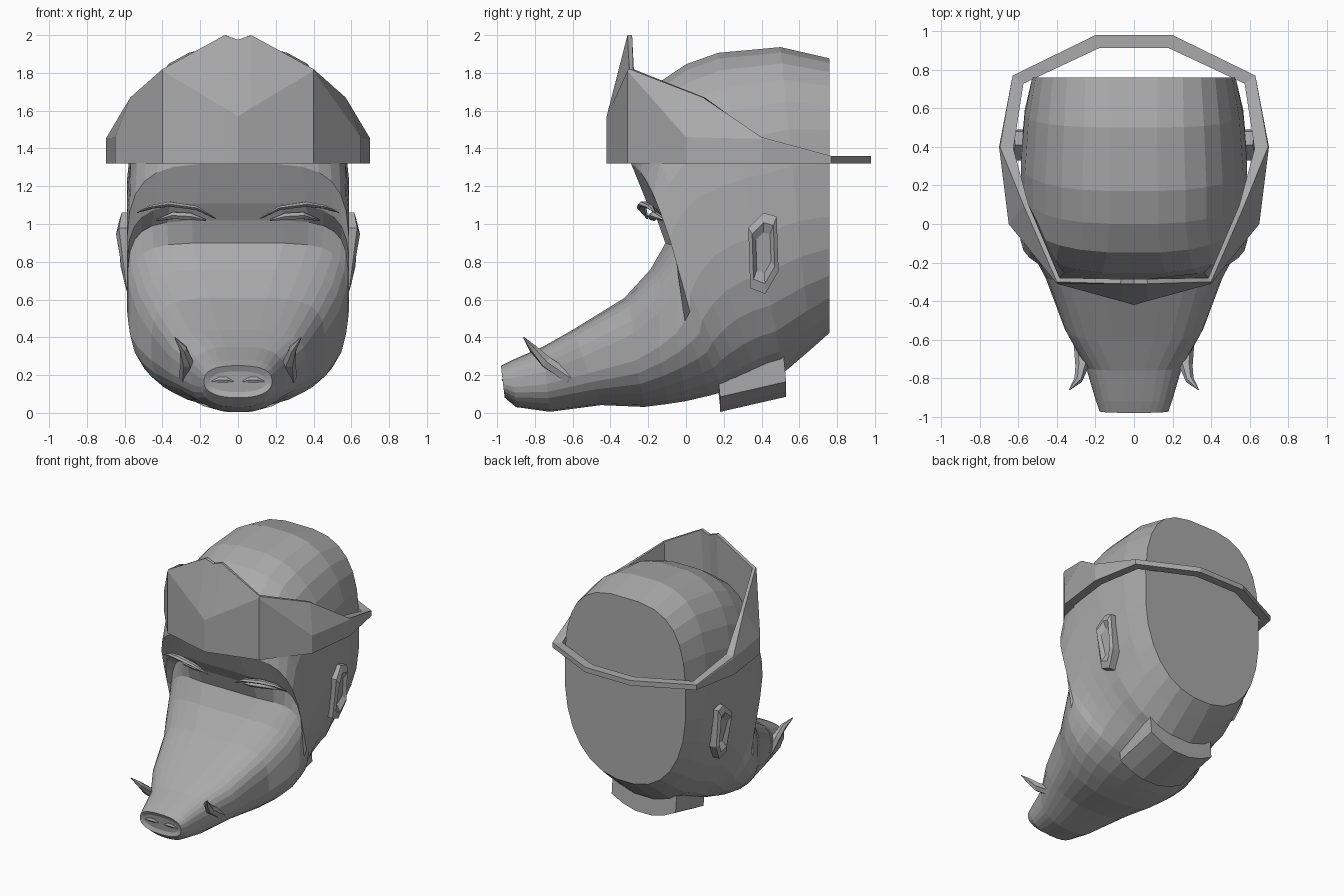
import bpy, bmesh, math
from mathutils import Vector

if "Cube" in bpy.data.objects:
    bpy.data.objects.remove(bpy.data.objects["Cube"])

grey = bpy.data.materials.new("plain_grey")
grey.use_nodes = True
COLOUR = (0.4, 0.4, 0.4, 1)
grey.diffuse_color = COLOUR
grey.node_tree.nodes["Principled BSDF"].inputs["Base Color"].default_value = COLOUR


def finish(bm, name):
    bmesh.ops.remove_doubles(bm, verts=bm.verts, dist=0.0005)
    bmesh.ops.recalc_face_normals(bm, faces=bm.faces)
    mesh = bpy.data.meshes.new(name)
    bm.to_mesh(mesh)
    bm.free()
    mesh.materials.append(grey)
    obj = bpy.data.objects.new(name, mesh)
    bpy.context.collection.objects.link(obj)
    return obj


def loft(name, rings, closed=False, caps=True):
    """Skin a list of equal rings of points."""
    bm = bmesh.new()
    rows = [[bm.verts.new(p) for p in ring] for ring in rings]
    pairs = list(zip(rows, rows[1:]))
    if closed:
        pairs.append((rows[-1], rows[0]))
    for a, b in pairs:
        for i in range(len(a)):
            j = (i + 1) % len(a)
            bm.faces.new((a[i], a[j], b[j], b[i]))
    if caps and not closed:
        bm.faces.new(rows[0])
        bm.faces.new(rows[-1])
    return finish(bm, name)


def horn(name, path, radii, flat=1.0, sides=6):
    """Tapered tube along a path, squashed across by flat."""
    rings = []
    pts = [Vector(p) for p in path]
    for i, p in enumerate(pts):
        along = (pts[min(i + 1, len(pts) - 1)] - pts[max(i - 1, 0)]).normalized()
        u = along.cross(Vector((0, 0, 1))).normalized()
        v = along.cross(u)
        rings.append([p + radii[i] * (u * math.cos(a) + v * flat * math.sin(a))
                      for a in (math.tau * k / sides for k in range(sides))])
    return loft(name, rings)


def mirrored(points, side):
    return [(side * x, y, z) for x, y, z in points]


# Head: tilted rings (top y, z), (bottom y, z), half width, corner sharpness, sweep back
SECTIONS = [
    ((.76, 1.88), (.76, .42), .53, 3, 0),
    ((.50, 1.94), (.66, .33), .57, 2.8, 0),
    ((.17, 1.91), (.52, .21), .59, 2.8, 0),
    ((0, 1.85), (.45, .19), .59, 2.8, 0),
    ((-.15, 1.75), (.38, .16), .59, 3, .03),
    ((-.26, 1.55), (.32, .14), .59, 3.4, .06),
    ((-.30, 1.32), (.26, .125), .59, 4, .08),
    ((-.22, 1.11), (.20, .11), .59, 4.5, .10),
    ((-.19, 1.02), (.13, .09), .585, 5, .22),
    ((-.13, .90), (0, .06), .575, 5, .12),
    ((-.20, .76), (-.10, .045), .535, 4.5, .08),
    ((-.33, .61), (-.22, .03), .46, 4, .04),
    ((-.60, .44), (-.45, .04), .36, 3.5, 0),
    ((-.76, .35), (-.72, .005), .25, 3, 0),
    ((-.92, .28), (-.90, .03), .20, 3, 0),
    ((-.98, .25), (-.96, .08), .18, 2.6, 0),
    ((-.965, .22), (-.95, .11), .15, 2.4, 0),
]


def head_ring(top, bottom, width, power, sweep, count=28):
    ring = []
    for k in range(count):
        a = math.tau * (k + .5) / count
        c, s = math.cos(a), math.sin(a)
        e = 2 / (power if s > 0 else 2.3)
        u = math.copysign(abs(c) ** e, c)
        t = math.copysign(abs(s) ** e, s)
        f = (1 + t) / 2
        y = bottom[0] + (top[0] - bottom[0]) * f + sweep * u * u * max(t, 0)
        ring.append((width * u, y, bottom[1] + (top[1] - bottom[1]) * f))
    return ring


loft("head", [head_ring(*s) for s in SECTIONS])

# Crown: half stations as outer base, outer shoulder, tip; then inner wall
STATIONS = [
    ((0, -.42), (0, -.42, 1.57), (0, -.31, 1.975)),
    ((.07, -.40), (.07, -.4, 1.614), (.07, -.31, 2)),
    ((.40, -.31), (.40, -.31, 1.81), (.40, -.30, 1.82)),
    ((.65, 0), (.65, 0, 1.46), (.57, .09, 1.67)),
    ((.70, .40), (.70, .40, 1.45), (.695, .40, 1.46)),
    ((.63, .77), (.63, .77, 1.355), (.63, .77, 1.36)),
    ((.20, .98), (.20, .98, 1.355), (.20, .98, 1.36)),
]


def crown_ring(base, shoulder, tip, side):
    centre = Vector((0, .3, 0))

    def inward(p, d):
        flat = Vector((p[0], p[1], 0)) - centre
        q = centre + flat * (1 - d / flat.length)
        return (q.x, q.y, p[2])
    low = (base[0], base[1], 1.32)
    rim = .025 if tip[2] > 1.5 else .07
    return mirrored([low, shoulder, tip, inward(tip, rim), inward(low, .07)], side)


right = [crown_ring(*s, 1) for s in STATIONS]
left = [crown_ring(*s, -1) for s in reversed(STATIONS[1:])]
loft("crown", right + left, closed=True)

# Neck pad: curved slab under the jaw
pad = []
for y, lift in ((.18, 0), (.53, .08)):
    low = [(x, y, lift + .085 * (abs(x) / .28) ** 2) for x in (-.28, -.18, -.07, .07, .18, .28)]
    high = [(x, y - .015, z + .165) for x, _, z in reversed(low)]
    pad.append(low + high)
loft("neck_pad", pad)

# Paired parts
EAR = [(.33, .98), (.41, 1.06), (.48, 1.04), (.49, .75), (.42, .63), (.34, .66)]
for side, label in ((1, "left"), (-1, "right")):
    # Ear: rim leaning outward toward its top, with a hollow
    rings = []
    for x, scale in ((.53, 1), (.585, 1), (.60, .75), (.575, .5)):
        rings.append([(side * (x + (.055 * max(0, 1 - abs(z - .93) / .3) if x > .55 else 0)),
                       .41 + (y - .41) * scale, .85 + (z - .85) * scale) for y, z in EAR])
    loft(label + "_ear", rings)

    horn(label + "_tusk", mirrored([(.27, -.48, .13), (.275, -.62, .19), (.27, -.74, .27),
                                    (.29, -.81, .34), (.335, -.86, .40)], side),
         [.02, .038, .034, .022, .003])
    horn(label + "_brow", mirrored([(.12, -.205, 1.03), (.22, -.235, 1.085), (.36, -.225, 1.105),
                                    (.46, -.19, 1.09), (.535, -.165, 1.06)], side),
         [.006, .025, .03, .022, .004], flat=.5)
    horn(label + "_eyelid", mirrored([(.17, -.17, 1.02), (.25, -.175, 1.04),
                                      (.34, -.16, 1.045), (.43, -.11, 1.02)], side),
         [.006, .03, .03, .006], flat=.7)
    horn(label + "_nostril", mirrored([(.025, -.957, .165), (.06, -.96, .175),
                                       (.10, -.96, .175), (.14, -.957, .165)], side),
         [.004, .016, .016, .004])
